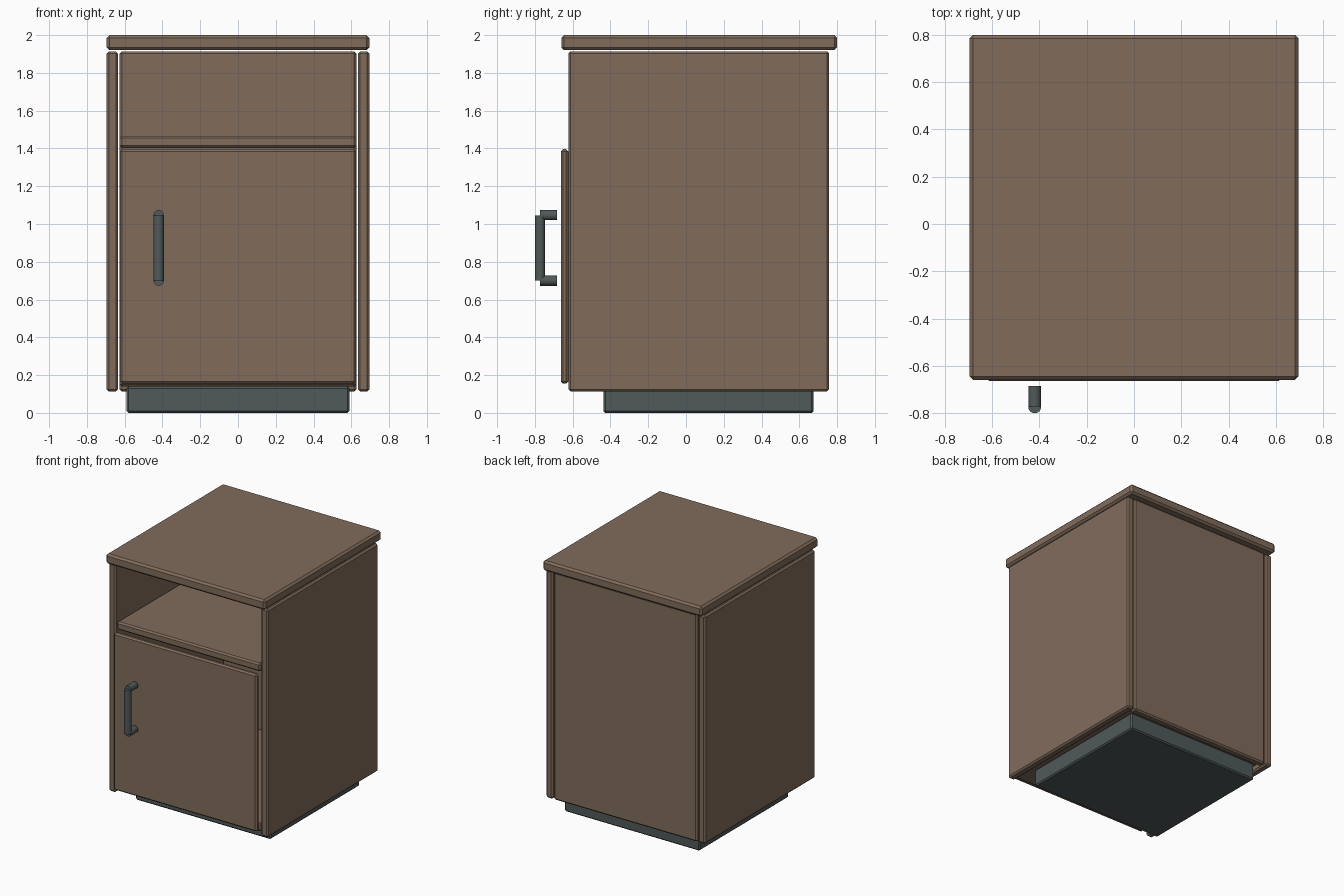
import bpy, math

if "Cube" in bpy.data.objects:
    bpy.data.objects.remove(bpy.data.objects["Cube"])

def material(name, color):
    m = bpy.data.materials.new(name)
    m.diffuse_color = (*color, 1)
    m.use_nodes = True
    m.node_tree.nodes["Principled BSDF"].inputs["Base Color"].default_value = m.diffuse_color
    return m

wood = material("brown_wood", (0.22, 0.15, 0.105))
metal = material("dark_metal", (0.08, 0.10, 0.10))

def panel(name, x, y, z, mat=wood, chamfer=0.012):
    """Chamfered box from (min, max) ranges."""
    bpy.ops.mesh.primitive_cube_add(size=1, location=[sum(r) / 2 for r in (x, y, z)])
    ob = bpy.context.object
    ob.name = name
    ob.scale = [r[1] - r[0] for r in (x, y, z)]
    bpy.ops.object.transform_apply(location=False, rotation=False, scale=True)
    bev = ob.modifiers.new("chamfer", 'BEVEL')
    bev.width = chamfer
    bev.segments = 1
    ob.data.materials.append(mat)
    return ob

def rod(name, loc, length, rot=(0, 0, 0)):
    bpy.ops.mesh.primitive_cylinder_add(vertices=24, radius=0.027, depth=length,
                                        location=loc, rotation=rot)
    ob = bpy.context.object
    ob.name = name
    ob.data.materials.append(metal)
    bpy.ops.object.shade_smooth_by_angle(angle=math.radians(40))

# Carcass
panel("top_board", (-0.695, 0.695), (-0.66, 0.80), (1.92, 2.0), chamfer=0.015)
panel("left_side", (-0.695, -0.635), (-0.623, 0.758), (0.113, 1.914))
panel("right_side", (0.635, 0.695), (-0.623, 0.758), (0.113, 1.914))
panel("back_panel", (-0.627, 0.627), (0.70, 0.758), (0.113, 1.914))
panel("shelf", (-0.627, 0.627), (-0.62, 0.70), (1.403, 1.467))
panel("bottom_panel", (-0.627, 0.627), (-0.62, 0.70), (0.14, 0.205))

# Door and plinth
panel("door", (-0.625, 0.625), (-0.663, -0.623), (0.155, 1.396))
panel("plinth", (-0.59, 0.59), (-0.437, 0.675), (0.0, 0.14), metal, 0.01)

# Handle: upright bar with two posts
rod("handle_bar", (-0.42, -0.773, 0.873), 0.345)
for label, z in (("lower", 0.70), ("upper", 1.047)):
    rod(f"handle_post_{label}", (-0.42, -0.728, z), 0.088, (math.pi / 2, 0, 0))
